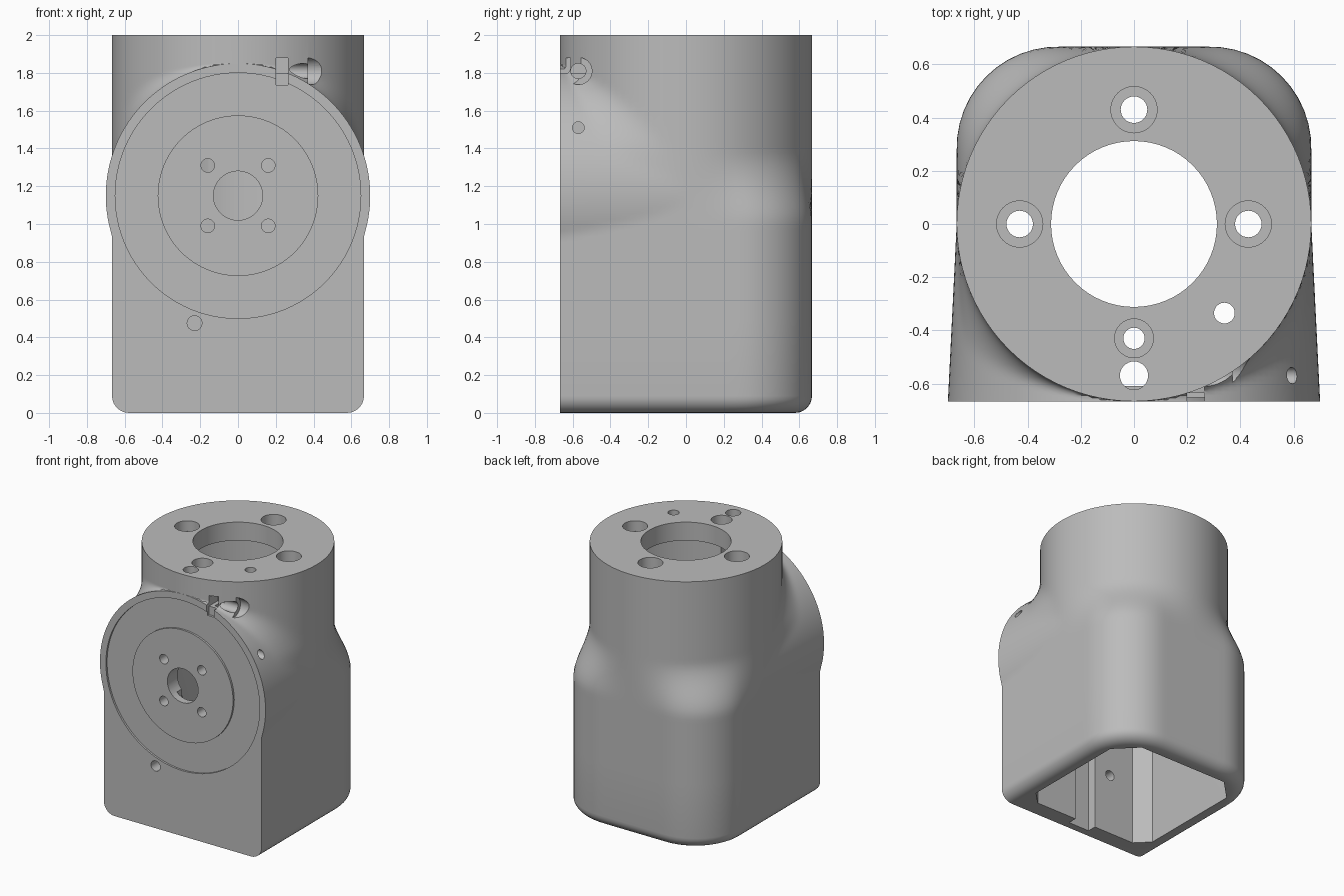
import bpy, bmesh, math
from mathutils import Matrix, Vector

cube = bpy.data.objects.get("Cube")
if cube:
    bpy.data.objects.remove(cube, do_unlink=True)

R = 0.667        # neck radius and half width
DISC_R = 0.70    # front flange radius
DISC_Z = 1.15    # front flange height
CORNER = 0.38    # rear corner radius
FILLET = 0.09    # bottom edge radius

grey = bpy.data.materials.new("light grey metal")
grey.use_nodes = True
colour = (0.5, 0.5, 0.5, 1)
grey.diffuse_color = colour
grey.node_tree.nodes["Principled BSDF"].inputs["Base Color"].default_value = colour


def smoothstep(a, b, v):
    t = min(1, max(0, (v - a) / (b - a)))
    return t * t * (3 - 2 * t)


def smooth_max(a, b, k):
    if k < 1e-5:
        return max(a, b)
    h = max(k - abs(a - b), 0) / k
    return max(a, b) + h * h * k / 4


def side_point(phi, z):
    """Front half: horizontal flange barrel blended into the vertical neck."""
    u = math.sin(phi)
    radius = R + (DISC_R - R) * u
    dz = z - DISC_Z
    barrel = math.sqrt(max(0, radius ** 2 - dz ** 2))
    if dz < 0:
        barrel = max(barrel, R)
    k = 0.25 * u * (1 - u ** 6) * smoothstep(0, 0.3, dz)
    return smooth_max(R * math.cos(phi), barrel, k), -R * u


def rear_point(phi, z):
    """Rear half: rounded square that shrinks into the round neck."""
    c, s = math.cos(phi), math.sin(phi)
    mid = R - CORNER
    if R * s <= mid * c:
        r = R / c
    elif R * c <= mid * s:
        r = R / s
    else:
        b = mid * (c + s)
        r = b + math.sqrt(b * b - 2 * mid * mid + CORNER ** 2)
    r += (R - r) * smoothstep(1.0, 1.38, z)
    return r * c, r * s


def section(z):
    n = 24
    half = [side_point(math.pi / 2 * (1 - i / n), z) for i in range(n)]
    half += [rear_point(math.pi / 2 * i / n, z) for i in range(n + 1)]
    inset = 0
    if z < FILLET:
        inset = FILLET - math.sqrt(FILLET ** 2 - (FILLET - z) ** 2)
    f = 1 - inset / R
    half = [(x * f, y * f if y > 0 else y) for x, y in half]
    half[-1] = (0, half[-1][1])
    return half + [(-x, y) for x, y in reversed(half[:-1])]


def mesh_object(name, bm):
    bmesh.ops.recalc_face_normals(bm, faces=bm.faces)
    mesh = bpy.data.meshes.new(name)
    bm.to_mesh(mesh)
    bm.free()
    mesh.materials.append(grey)
    obj = bpy.data.objects.new(name, mesh)
    bpy.context.collection.objects.link(obj)
    return obj


def loft(name, rings):
    bm = bmesh.new()
    loops = [[bm.verts.new(p) for p in ring] for ring in rings]
    for a, b in zip(loops, loops[1:]):
        for i in range(len(a)):
            j = (i + 1) % len(a)
            bm.faces.new((a[i], a[j], b[j], b[i]))
    bm.faces.new(loops[0])
    bm.faces.new(loops[-1])
    bmesh.ops.remove_doubles(bm, verts=bm.verts, dist=1e-4)
    return mesh_object(name, bm)


# Housing shell: stacked sections from rounded box to round neck
heights = [FILLET * (1 - math.cos(math.pi / 2 * i / 7)) for i in range(8)]
heights += [0.5] + [DISC_Z + DISC_R * math.sin(math.radians(-26 + 116 * i / 44)) for i in range(45)]
heights += [2.0]
housing = loft("housing", [[(x, y, z) for x, y in section(z)] for z in heights])


def cut(cutter):
    cutter.hide_render = True
    mod = housing.modifiers.new("cut", 'BOOLEAN')
    mod.operation = 'DIFFERENCE'
    mod.solver = 'EXACT'
    mod.object = cutter
    bpy.context.view_layer.objects.active = housing
    bpy.ops.object.modifier_apply(modifier=mod.name)
    bpy.data.objects.remove(cutter, do_unlink=True)


def drill(start, end, radius, sides=32):
    start, end = Vector(start), Vector(end)
    d = end - start
    spin = d.to_track_quat('Z', 'Y').to_matrix().to_4x4()
    bm = bmesh.new()
    bmesh.ops.create_cone(bm, cap_ends=True, segments=sides, radius1=radius, radius2=radius,
                          depth=d.length, matrix=Matrix.Translation((start + end) / 2) @ spin)
    cut(mesh_object("drill_cutter", bm))


def slot(lo, hi):
    rect = [(lo[0], lo[1]), (hi[0], lo[1]), (hi[0], hi[1]), (lo[0], hi[1])]
    cut(loft("slot_cutter", [[(x, y, z) for x, y in rect] for z in (lo[2], hi[2])]))


# Inner cavity: chamfered square below, round above, with a cable channel in front
W, F, B = 0.54, 0.10, 0.16
half = [(W - F, -W), (W, F - W), (W, W - B), (W - B, W)]
outline = half + [(-x, y) for x, y in reversed(half)]
cut(loft("cavity_cutter", [[(x, y, z) for x, y in outline] for z in (-0.1, 1.1)]))
drill((0, 0, 1.0), (0, 0, 1.86), 0.56, 64)
slot((-0.09, -0.61, -0.1), (0.09, -0.4, 1.86))

# Top bore and bolt holes
drill((0, 0, 1.7), (0, 0, 2.1), 0.312, 64)
for x, y, r, wide in ((0, 0.43, 0.05, 0.087), (0.43, 0, 0.05, 0.087),
                      (-0.43, 0, 0.05, 0.087), (0, -0.43, 0.04, 0.073)):
    drill((x, y, 1.7), (x, y, 2.1), r)
    drill((x, y, 1.92), (x, y, 2.1), wide)
drill((0.34, -0.335, 1.7), (0.34, -0.335, 2.1), 0.039)
drill((0, -0.57, 1.7), (0, -0.57, 2.1), 0.053)

# Shallow ring recess in the front flange, leaving a raised centre
bm = bmesh.new()
N = 96
grid = []
for i in range(N):
    a = 2 * math.pi * i / N
    grid.append([bm.verts.new((r * math.cos(a), y, DISC_Z + r * math.sin(a)))
                 for r, y in ((0.425, -0.8), (0.65, -0.8), (0.65, -R + 0.015), (0.425, -R + 0.015))])
for i in range(N):
    a, b = grid[i], grid[(i + 1) % N]
    for j in range(4):
        k = (j + 1) % 4
        bm.faces.new((a[j], a[k], b[k], b[j]))
cut(mesh_object("recess_cutter", bm))

# Front shaft hole, four bolt holes and the lower hole
drill((0, -0.8, DISC_Z), (0, -0.4, DISC_Z), 0.13, 48)
for sx in (-1, 1):
    for sz in (-1, 1):
        x, z = 0.16 * sx, DISC_Z + 0.16 * sz
        drill((x, -0.8, z), (x, -0.4, z), 0.036)
drill((-0.23, -0.8, 0.475), (-0.23, -0.4, 0.475), 0.039)

# Clamp slot and its cross screw, plus the side set screw
slot((0.2, -0.8, 1.8), (0.265, -0.53, 1.88))
slot((0.2, -0.8, 1.735), (0.265, -0.635, 1.81))
drill((0.23, -0.57, 1.81), (0.8, -0.57, 1.81), 0.04)
drill((0.37, -0.57, 1.81), (0.8, -0.57, 1.81), 0.072)
drill((0.45, -0.57, 1.51), (0.8, -0.57, 1.51), 0.031)

# Smooth shading with crisp machined edges
bpy.ops.object.select_all(action='DESELECT')
housing.select_set(True)
bpy.context.view_layer.objects.active = housing
bpy.ops.object.shade_smooth_by_angle(angle=math.radians(30))
